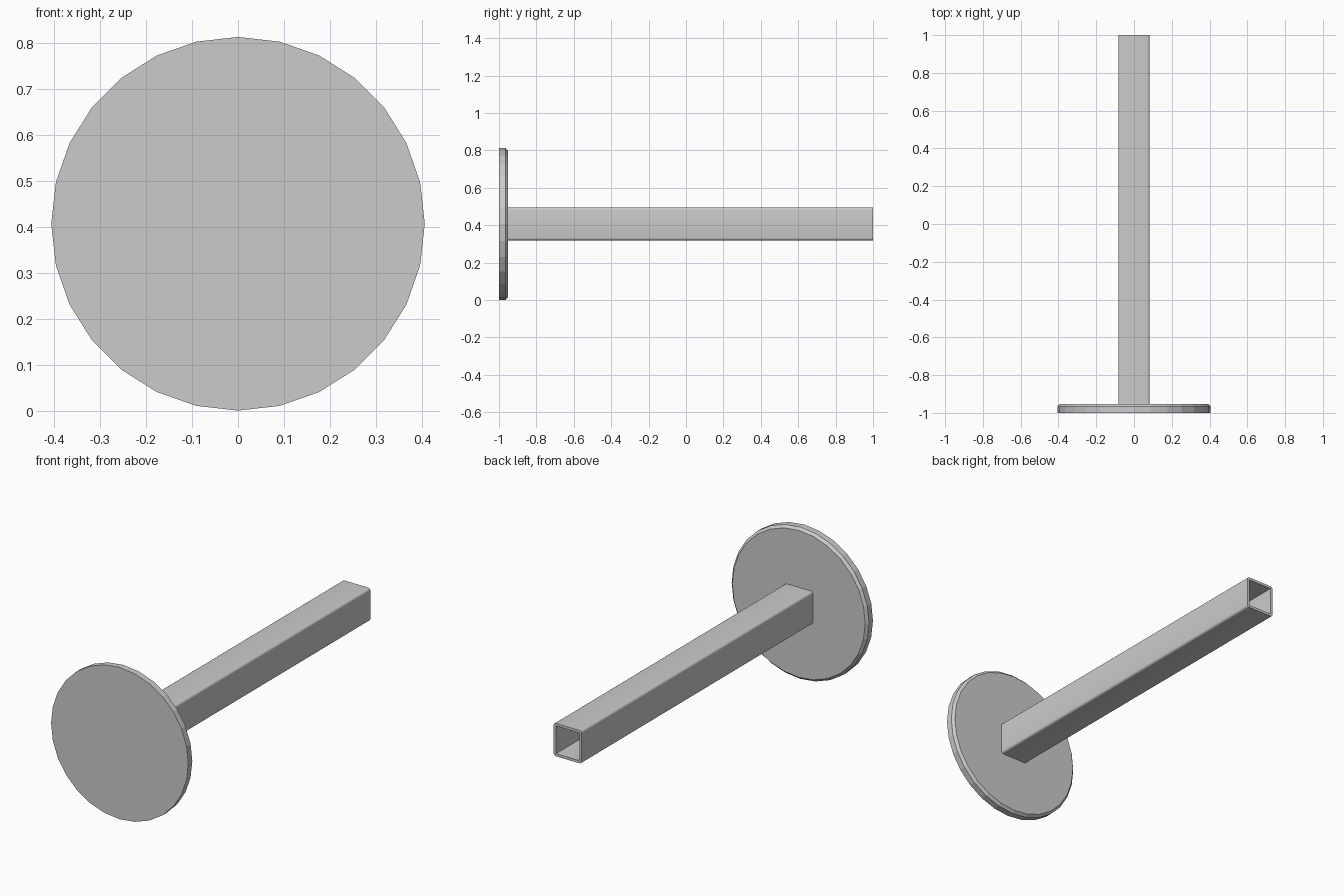
import bpy, bmesh
from math import cos, sin, pi

cube = bpy.data.objects.get("Cube")
if cube:
    bpy.data.objects.remove(cube, do_unlink=True)

CENTRE_Z = 0.407
grey = bpy.data.materials.new("light grey")
grey.use_nodes = True
colour = (0.6, 0.6, 0.6, 1)
grey.diffuse_color = colour
grey.node_tree.nodes["Principled BSDF"].inputs["Base Color"].default_value = colour


def ring(bm, points, y):
    return [bm.verts.new((x, y, z + CENTRE_Z)) for x, z in points]


def bridge(bm, a, b):
    for i in range(len(a)):
        j = (i + 1) % len(a)
        bm.faces.new((a[i], a[j], b[j], b[i]))


def finish(name, bm):
    bmesh.ops.recalc_face_normals(bm, faces=bm.faces)
    mesh = bpy.data.meshes.new(name)
    bm.to_mesh(mesh)
    bm.free()
    mesh.materials.append(grey)
    obj = bpy.data.objects.new(name, mesh)
    bpy.context.collection.objects.link(obj)
    return obj


def circle(radius, sides=28):
    return [(radius * sin(2 * pi * i / sides), radius * cos(2 * pi * i / sides))
            for i in range(sides)]


def rounded_rect(w, h, r, steps=4):
    points = []
    for q, (sx, sz) in enumerate([(1, 1), (-1, 1), (-1, -1), (1, -1)]):
        for k in range(steps + 1):
            a = (q + k / steps) * pi / 2
            points.append((sx * (w - r) + r * cos(a), sz * (h - r) + r * sin(a)))
    return points


# Round end plate with a chamfered back rim
bm = bmesh.new()
rings = [ring(bm, circle(r), y)
         for r, y in [(0.406, -1), (0.406, -0.966), (0.393, -0.953)]]
for a, b in zip(rings, rings[1:]):
    bridge(bm, a, b)
bm.faces.new(rings[0])
bm.faces.new(rings[-1])
finish("end_plate", bm)

# Hollow rectangular tube, open at the back
bm = bmesh.new()
outer = rounded_rect(0.083, 0.088, 0.013)
inner = rounded_rect(0.069, 0.074, 0.002)
loops = [ring(bm, p, y) for p, y in
         [(outer, -0.953), (outer, 1), (inner, 1), (inner, -0.953)]]
for a, b in zip(loops, loops[1:]):
    bridge(bm, a, b)
tube = finish("square_tube", bm)

# Smooth the rounded tube corners only
bpy.ops.object.select_all(action="DESELECT")
tube.select_set(True)
bpy.context.view_layer.objects.active = tube
bpy.ops.object.shade_smooth_by_angle(angle=pi / 6)
